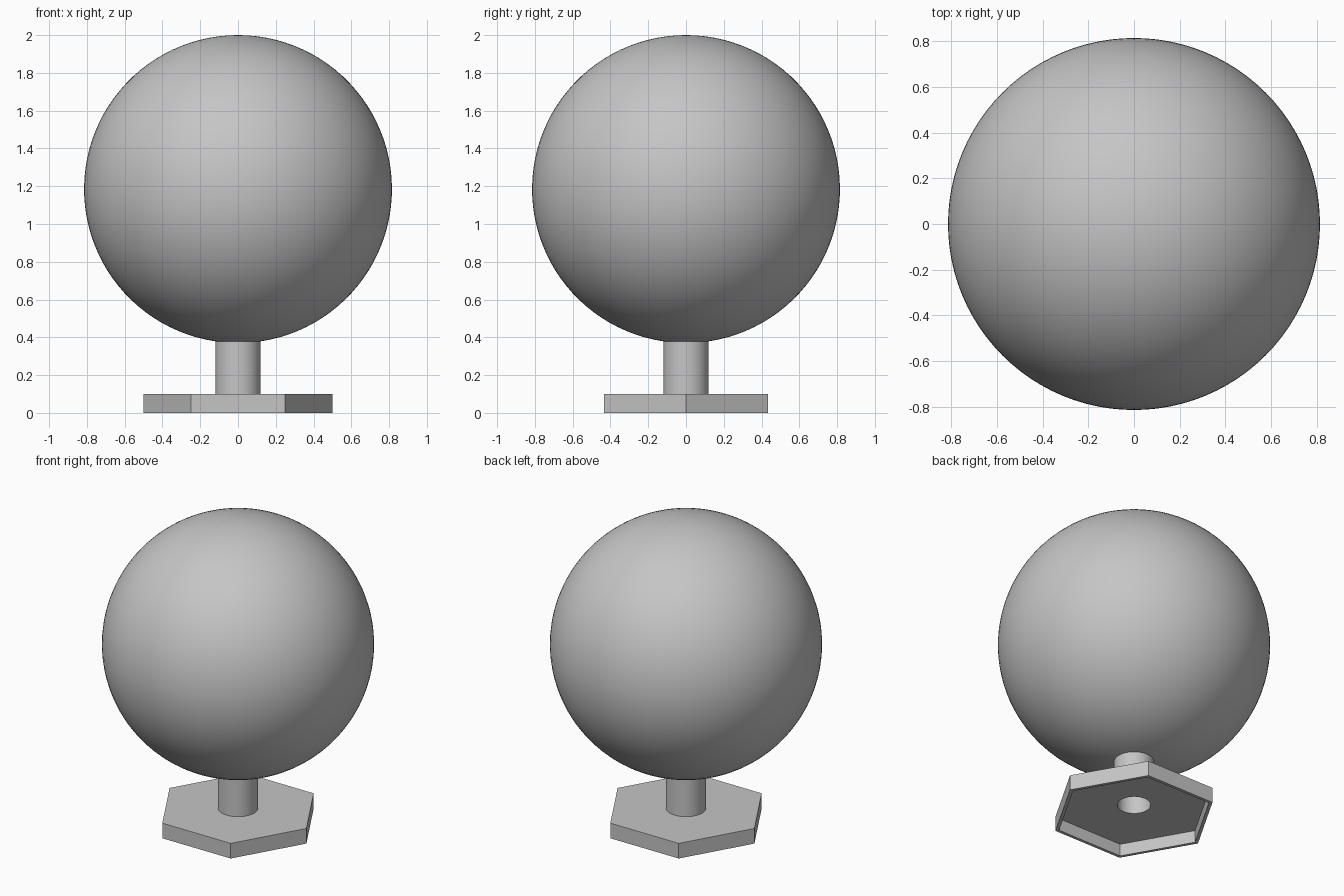
import bpy, bmesh
from math import sin, cos, pi, asin, sqrt, radians

if "Cube" in bpy.data.objects:
    bpy.data.objects.remove(bpy.data.objects["Cube"], do_unlink=True)

SEG = 96
WALL = 0.02
BALL_R, BALL_Z = 0.815, 1.185
STEM_R, BASE_R, BASE_H = 0.12, 0.5, 0.1

grey = bpy.data.materials.new("plain grey")
grey.use_nodes = True
colour = (0.56, 0.56, 0.56, 1)
grey.diffuse_color = colour
grey.node_tree.nodes["Principled BSDF"].inputs["Base Color"].default_value = colour


def circle(r, z):
    return [(r * cos(2 * pi * i / SEG), r * sin(2 * pi * i / SEG), z) for i in range(SEG)]


def hexagon(r, z):
    # Points lie evenly along six straight sides, to match the circle's count
    side = SEG // 6
    corners = [(r * cos(k * pi / 3), r * sin(k * pi / 3)) for k in range(7)]
    ring = []
    for (ax, ay), (bx, by) in zip(corners, corners[1:]):
        for j in range(side):
            t = j / side
            ring.append((ax + (bx - ax) * t, ay + (by - ay) * t, z))
    return ring


def loft(name, rings):
    """Skin a closed chain of rings into a hollow solid."""
    bm = bmesh.new()
    loops = [[bm.verts.new(p) for p in ring] for ring in rings]
    for k, low in enumerate(loops):
        high = loops[(k + 1) % len(loops)]
        # The two poles of a shell are not joined to each other
        if max(abs(v.co.x) for v in low + high) < 0.001:
            continue
        for i in range(SEG):
            j = (i + 1) % SEG
            bm.faces.new((low[i], low[j], high[j], high[i]))
    bmesh.ops.remove_doubles(bm, verts=bm.verts, dist=0.00001)
    bmesh.ops.recalc_face_normals(bm, faces=bm.faces)
    mesh = bpy.data.meshes.new(name)
    bm.to_mesh(mesh)
    bm.free()
    mesh.materials.append(grey)
    obj = bpy.data.objects.new(name, mesh)
    bpy.context.collection.objects.link(obj)
    bpy.ops.object.select_all(action="DESELECT")
    obj.select_set(True)
    bpy.context.view_layer.objects.active = obj
    bpy.ops.object.shade_smooth_by_angle(angle=radians(30))
    return obj


def arc(radius, neck):
    """Ball rings from the neck opening up to the pole."""
    start, steps = asin(neck / radius), 48
    angles = [start + (pi - start) * k / steps for k in range(steps + 1)]
    return [circle(radius * sin(a), BALL_Z - radius * cos(a)) for a in angles]


# Six-sided foot, hollow underneath, with the stem bore through it
bore = STEM_R - WALL
inner = BASE_R - WALL / cos(pi / 6)
loft("base", [
    hexagon(BASE_R, 0), hexagon(BASE_R, BASE_H),
    circle(bore, BASE_H), circle(bore, BASE_H - WALL),
    hexagon(inner, BASE_H - WALL), hexagon(inner, 0),
])

# Tubular stem meeting the ball at its neck
ball_in = BALL_R - WALL
top_out = BALL_Z - sqrt(BALL_R ** 2 - STEM_R ** 2)
top_in = BALL_Z - sqrt(ball_in ** 2 - bore ** 2)
loft("stem", [
    circle(STEM_R, BASE_H), circle(STEM_R, top_out),
    circle(bore, top_in), circle(bore, BASE_H),
])

# Thin-walled ball, open at the neck
loft("ball", arc(BALL_R, STEM_R) + arc(ball_in, bore)[::-1])
